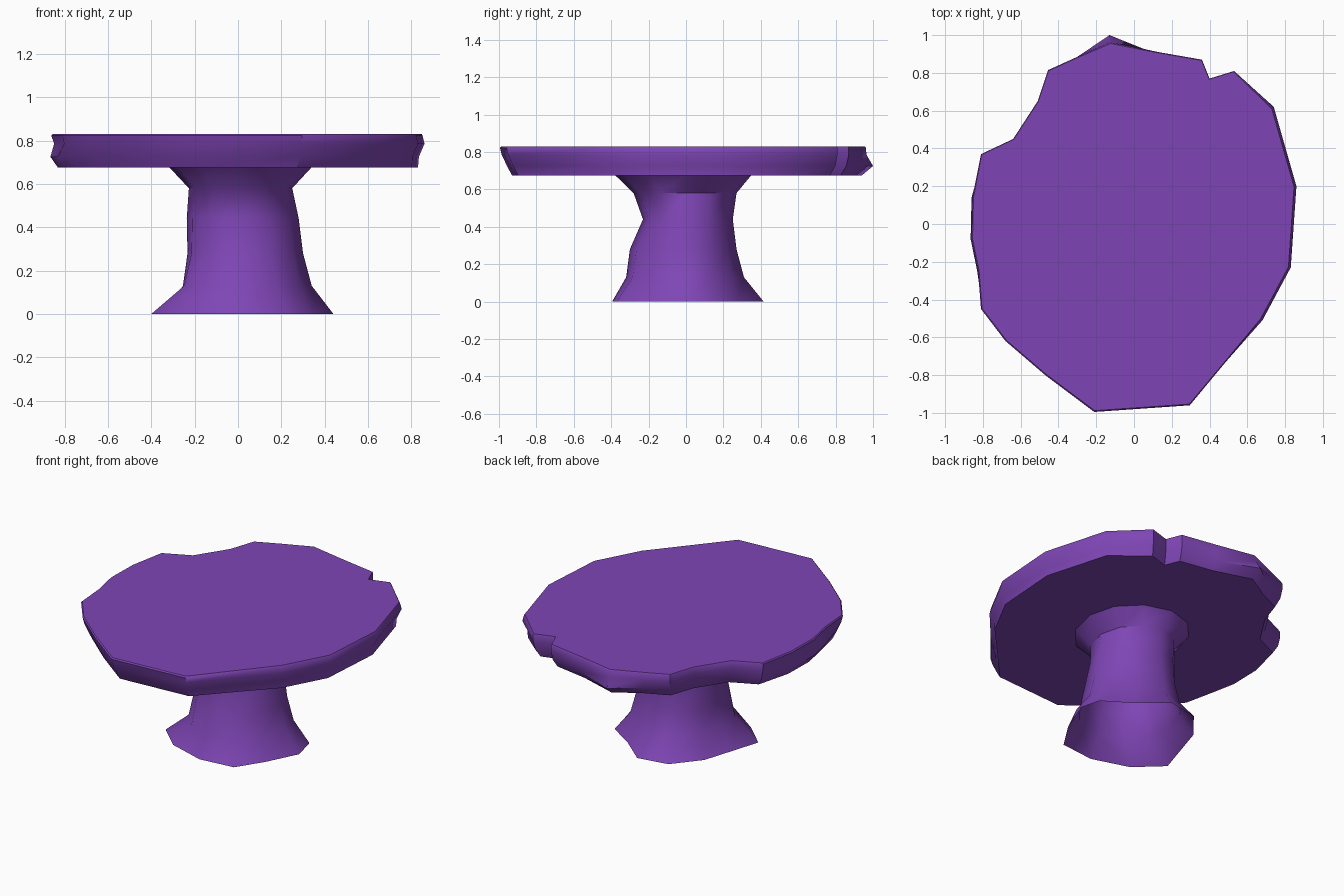
import bpy, bmesh, math

if "Cube" in bpy.data.objects:
    bpy.data.objects.remove(bpy.data.objects["Cube"])

purple = bpy.data.materials.new("purple")
purple.diffuse_color = (0.21, 0.06, 0.46, 1)
purple.use_nodes = True
purple.node_tree.nodes["Principled BSDF"].inputs["Base Color"].default_value = purple.diffuse_color


def loft(name, rings, cap):
    """Skin a stack of equal-length point rings, optionally capping both ends."""
    bm = bmesh.new()
    loops = [[bm.verts.new(p) for p in ring] for ring in rings]
    n = len(loops[0])
    for a, b in zip(loops, loops[1:]):
        for i in range(n):
            j = (i + 1) % n
            bm.faces.new((a[i], a[j], b[j], b[i]))
    if cap:
        bm.faces.new(loops[0][::-1])
        bm.faces.new(loops[-1])
    mesh = bpy.data.meshes.new(name)
    bm.to_mesh(mesh)
    bm.free()
    mesh.materials.append(purple)
    ob = bpy.data.objects.new(name, mesh)
    bpy.context.collection.objects.link(ob)
    bpy.ops.object.select_all(action='DESELECT')
    bpy.context.view_layer.objects.active = ob
    ob.select_set(True)
    bpy.ops.object.shade_smooth_by_angle(angle=math.radians(42))
    return ob


# Tabletop: chipped outline, counter-clockwise, with an edge profile per side
EDGE_Z = (0.675, 0.725, 0.785, 0.822, 0.83)
EDGE = {
    "R": (0.965, 0.97, 1.0, 0.99, 0.985),
    "B": (0.94, 1.0, 0.965, 0.962, 0.955),
    "N": (0.95, 0.985, 1.0, 1.0, 0.995),
    "L": (0.96, 1.0, 0.98, 0.995, 0.988),
    "F": (0.935, 0.962, 0.99, 1.0, 0.993),
}
OUTLINE = [
    (0.86, 0.20, "R"), (0.74, 0.62, "R"), (0.53, 0.81, "N"), (0.40, 0.77, "N"),
    (0.36, 0.87, "N"), (0.13, 0.91, "N"), (-0.13, 1.00, "B"), (-0.30, 0.885, "N"),
    (-0.455, 0.815, "N"), (-0.51, 0.65, "N"), (-0.64, 0.45, "N"), (-0.81, 0.37, "N"),
    (-0.86, 0.14, "L"), (-0.865, -0.08, "L"), (-0.83, -0.25, "L"), (-0.81, -0.45, "F"),
    (-0.68, -0.62, "F"), (-0.47, -0.80, "F"), (-0.21, -0.995, "F"), (0.295, -0.96, "F"),
    (0.68, -0.51, "R"), (0.83, -0.23, "R"),
]
loft("tabletop",
     [[(x * EDGE[e][k], y * EDGE[e][k], z) for x, y, e in OUTLINE]
      for k, z in enumerate(EDGE_Z)], cap=True)

# Pedestal: open-bottomed trunk blending from an uneven foot to a rounder neck
FOOT = [(0.44, 0.0), (0.40, 0.16), (0.23, 0.27), (0.06, 0.415), (-0.14, 0.38),
        (-0.28, 0.21), (-0.34, 0.02), (-0.40, -0.17), (-0.24, -0.32),
        (0.0, -0.395), (0.23, -0.37), (0.34, -0.20)]
# z, left, right, front, back, roundness
TRUNK = [
    (0.0, -0.40, 0.44, -0.395, 0.415, 0.0),
    (0.13, -0.27, 0.34, -0.32, 0.31, 0.6),
    (0.28, -0.24, 0.30, -0.30, 0.27, 0.8),
    (0.44, -0.24, 0.28, -0.23, 0.25, 0.9),
    (0.58, -0.23, 0.25, -0.28, 0.27, 0.9),
    (0.677, -0.32, 0.34, -0.38, 0.35, 0.95),
]
rings = []
for z, left, right, front, back, r in TRUNK:
    ring = []
    for i, (fx, fy) in enumerate(FOOT):
        a = math.tau * i / len(FOOT)
        u = r * math.cos(a) + (1 - r) * fx / (0.44 if fx > 0 else 0.40)
        v = r * math.sin(a) + (1 - r) * fy / (0.415 if fy > 0 else 0.395)
        ring.append((u * (right if u > 0 else -left), v * (back if v > 0 else -front), z))
    rings.append(ring)
loft("pedestal", rings, cap=False)
